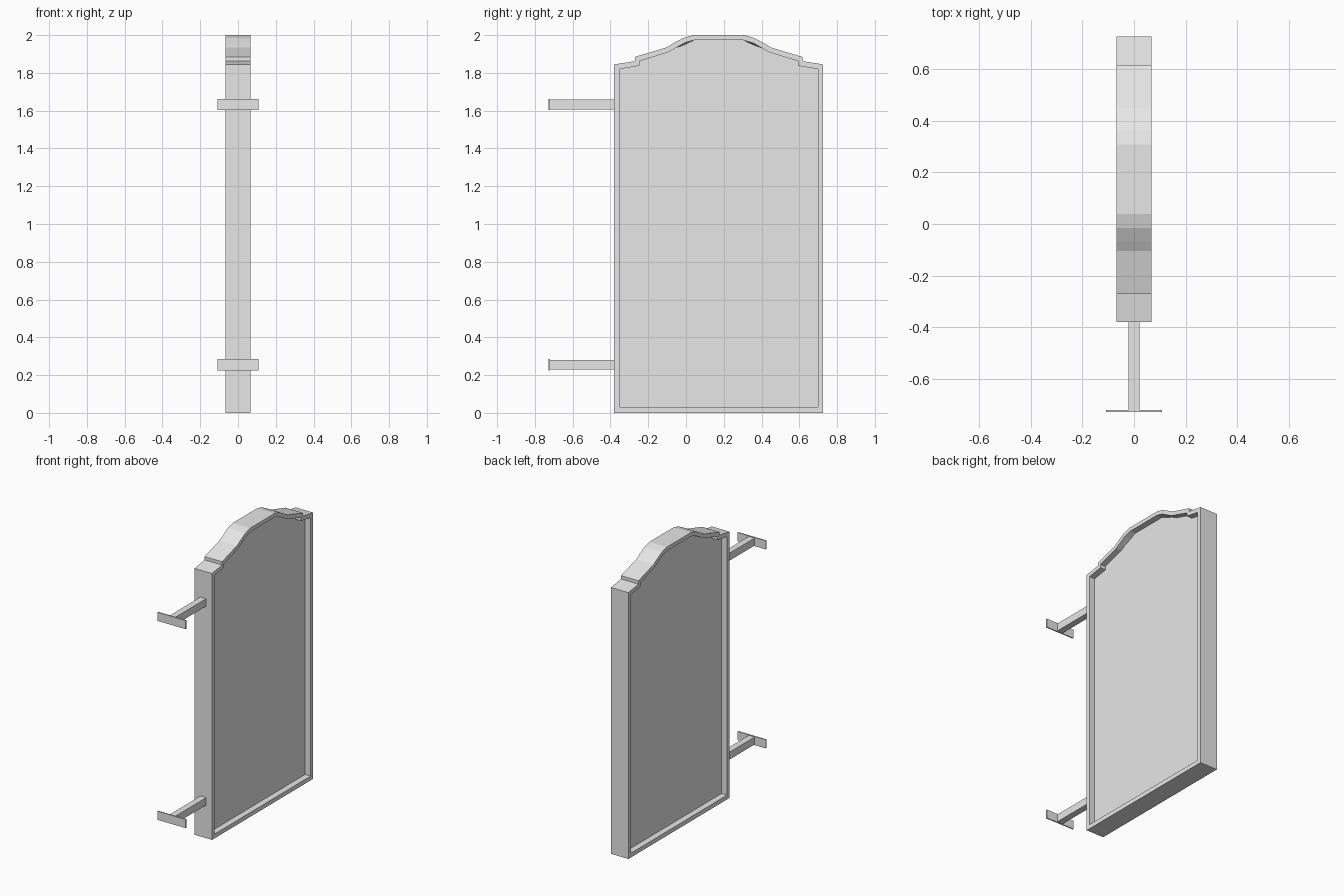
import bpy
import bmesh
from mathutils import Vector

cube = bpy.data.objects.get("Cube")
if cube:
    bpy.data.objects.remove(cube, do_unlink=True)

# Single painted-metal colour
grey = bpy.data.materials.new("light grey")
grey.use_nodes = True
colour = (0.8, 0.8, 0.8, 1)
grey.diffuse_color = colour
grey.node_tree.nodes["Principled BSDF"].inputs["Base Color"].default_value = colour

MID_Y = 0.173        # centre line of the sign board
HALF_DEPTH = 0.067
PANEL_DEPTH = 0.025


def finish(bm, name):
    bmesh.ops.recalc_face_normals(bm, faces=bm.faces)
    mesh = bpy.data.meshes.new(name)
    bm.to_mesh(mesh)
    bm.free()
    mesh.materials.append(grey)
    obj = bpy.data.objects.new(name, mesh)
    bpy.context.collection.objects.link(obj)
    return obj


def box(name, low, high):
    low, high = Vector(low), Vector(high)
    bm = bmesh.new()
    bmesh.ops.create_cube(bm, size=1)
    bmesh.ops.scale(bm, vec=high - low, verts=bm.verts)
    bmesh.ops.translate(bm, vec=(low + high) / 2, verts=bm.verts)
    return finish(bm, name)


def mirrored(half):
    """Complete a half outline across the board's centre line."""
    return half + [(2 * MID_Y - y, z) for y, z in reversed(half)]


# Half outlines (y, z): outer edge, opening edge, and panel edge
outer = [(-0.38, 0), (-0.38, 1.845), (-0.27, 1.862), (-0.27, 1.885),
         (-0.105, 1.934), (-0.07, 1.955), (-0.015, 1.985), (0.038, 2.0)]
opening = [(-0.353, 0.03), (-0.353, 1.82), (-0.247, 1.838), (-0.247, 1.862),
           (-0.095, 1.909), (-0.055, 1.932), (-0.008, 1.959), (0.042, 1.973)]
panel = opening[:6] + [(-0.008, 1.949)] + opening[7:]


# Sign board: framed on both faces around a recessed panel
bm = bmesh.new()


def ring(half, x):
    return [bm.verts.new((x, y, z)) for y, z in mirrored(half)]


def bridge(a, b):
    for i in range(len(a)):
        j = (i + 1) % len(a)
        bm.faces.new((a[i], a[j], b[j], b[i]))


edges = []
for side in (-1, 1):
    rim = ring(outer, side * HALF_DEPTH)
    lip = ring(opening, side * HALF_DEPTH)
    deep = ring(panel, side * PANEL_DEPTH)
    bridge(rim, lip)
    bridge(lip, deep)
    bm.faces.new(deep)
    edges.append(rim)
bridge(*edges)
finish(bm, "sign_board")

# Wall brackets: a square arm ending in a thin mounting plate
for label, z in (("lower", 0.255), ("upper", 1.633)):
    box(label + "_bracket_arm", (-0.022, -0.722, z - 0.026), (0.022, -0.375, z + 0.026))
    box(label + "_wall_plate", (-0.108, -0.727, z - 0.03), (0.108, -0.719, z + 0.03))
